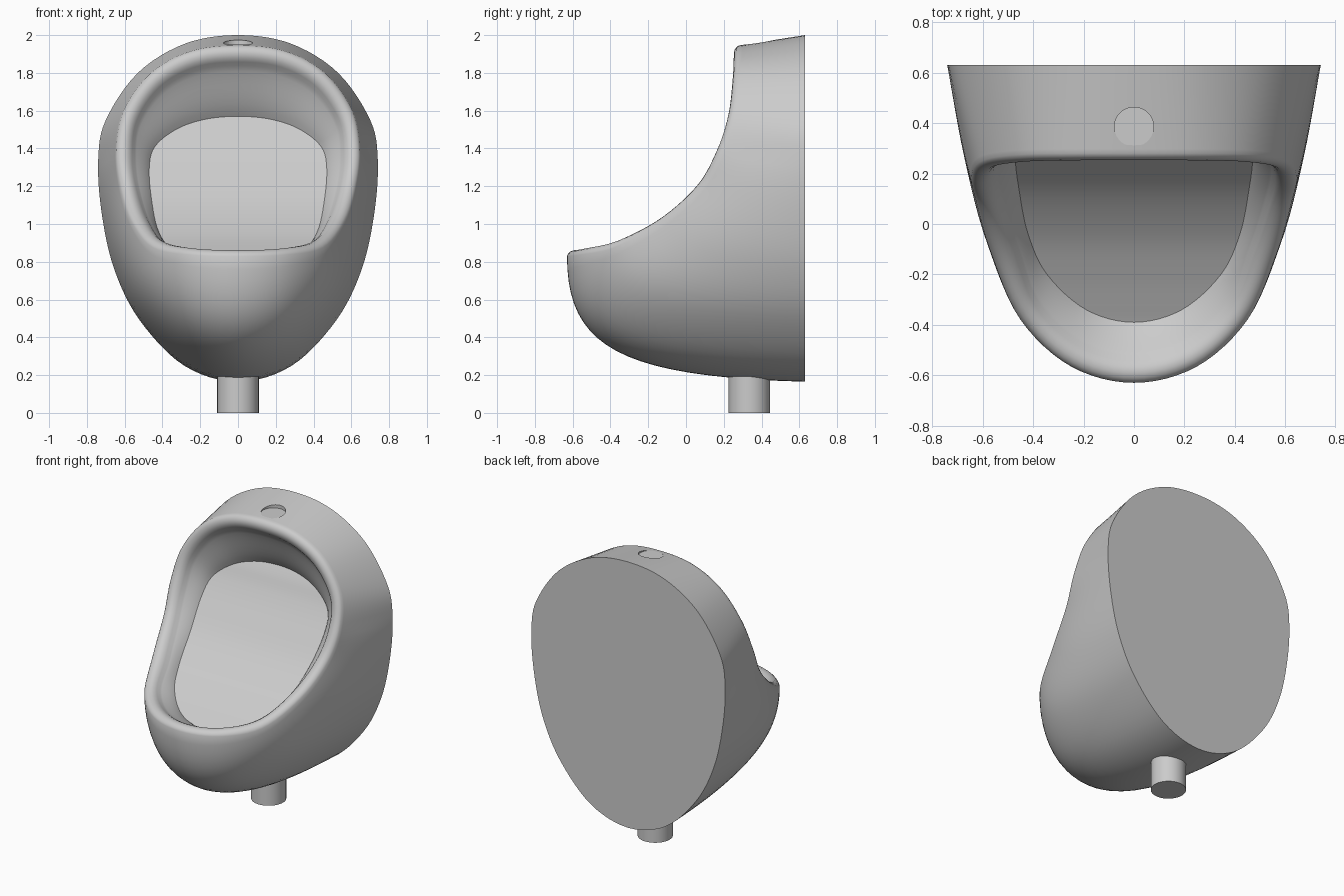
import bpy
import bmesh
from math import pi, sin
from mathutils import Vector

cube = bpy.data.objects.get("Cube")
if cube:
    bpy.data.objects.remove(cube, do_unlink=True)

BACK_Y = 0.63
SUBDIVISIONS = 6      # columns between neighbouring stations
WALL_STEPS = 20       # rings from the wall plate to the rim
BOWL_STEPS = 8        # rings from the rim to the bowl floor

glaze = bpy.data.materials.new("glazed_grey")
glaze.use_nodes = True
glaze.diffuse_color = (0.6, 0.6, 0.6, 1)
glaze.node_tree.nodes["Principled BSDF"].inputs["Base Color"].default_value = (0.6, 0.6, 0.6, 1)

# Half stations from top to bottom: back (x, z), rim (x, y, z), floor edge (x, y, z)
STATIONS = [
    ((0, 2), (0, .28, 1.945), (0, .44, 1.57)),
    ((.28, 1.955), (.25, .28, 1.915), (.17, .43, 1.555)),
    ((.53, 1.8), (.46, .275, 1.8), (.32, .4, 1.505)),
    ((.7, 1.55), (.605, .25, 1.6), (.44, .35, 1.41)),
    ((.74, 1.34), (.645, .185, 1.39), (.47, .27, 1.29)),
    ((.722, 1.06), (.625, .085, 1.2), (.455, .13, 1.11)),
    ((.655, .76), (.565, -.12, 1.015), (.42, -.04, .96)),
    ((.52, .49), (.45, -.38, .875), (.345, -.2, .86)),
    ((.285, .25), (.25, -.565, .837), (.19, -.34, .785)),
    ((0, .165), (0, -.63, .83), (0, -.39, .76)),
]


def finish(obj):
    """Give an object its material and smooth shading."""
    obj.data.materials.clear()
    obj.data.materials.append(glaze)
    bpy.ops.object.select_all(action='DESELECT')
    obj.select_set(True)
    bpy.context.view_layer.objects.active = obj
    bpy.ops.object.shade_smooth_by_angle()


def cylinder(name, radius, y, low, high):
    bpy.ops.mesh.primitive_cylinder_add(
        vertices=48, radius=radius, depth=high - low,
        location=(0, y, (low + high) / 2))
    obj = bpy.context.object
    obj.name = name
    return obj


def smooth_loop(points):
    """Closed curve through the points, several samples per span."""
    count = len(points)
    result = []
    for i in range(count):
        a, b, c, d = (points[(i + k) % count] for k in (-1, 0, 1, 2))
        for s in range(SUBDIVISIONS):
            t = s / SUBDIVISIONS
            result.append(b + (c - a) * (t / 2)
                          + (a * 2 - b * 5 + c * 4 - d) * (t * t / 2)
                          + (b * 3 - a - c * 3 + d) * (t ** 3 / 2))
    return result


def bezier(a, b, c, d, t):
    u = 1 - t
    return a * u ** 3 + b * (3 * u * u * t) + c * (3 * u * t * t) + d * t ** 3


def mixed(a, b, across, depth):
    """Blend x and z by one factor and y by another."""
    return Vector((a.x + (b.x - a.x) * across,
                   a.y + (b.y - a.y) * depth,
                   a.z + (b.z - a.z) * across))


def mirrored(points):
    """Complete a half outline into a closed one."""
    return points + [Vector((-p.x, p.y, p.z)) for p in points[-2:0:-1]]


back = smooth_loop(mirrored([Vector((s[0][0], BACK_Y, s[0][1])) for s in STATIONS]))
rim = smooth_loop(mirrored([Vector(s[1]) for s in STATIONS]))
floor = smooth_loop(mirrored([Vector(s[2]) for s in STATIONS]))
total = len(back)
half = total // 2

# Rounded lip section: distance inward, distance outward along the opening normal
LIP = [(.002, .014), (.011, .029), (.028, .041), (.052, .045), (.078, .04), (.104, .028)]


def column(i):
    """One strip of points from the wall plate, over the lip, to the floor."""
    b, r, f = back[i], rim[i], floor[i]
    lowness = max(0, min(i, total - i) / half * 9 - 4) / 5
    fullness = sin(lowness * pi / 2)
    straight1, straight2 = b.lerp(r, 1 / 3), b.lerp(r, 2 / 3)
    c1 = straight1.lerp(mixed(b, r, .04, .78), fullness)
    c2 = straight2.lerp(mixed(b, r, .28, 1), fullness)
    points = [bezier(b, c1, c2, r, k / WALL_STEPS) for k in range(WALL_STEPS + 1)]

    inward = (f - r).normalized()
    along = rim[(i + 1) % total] - rim[i - 1]
    normal = along.cross(inward).normalized()
    if normal.z - normal.y < 0:
        normal.negate()
    points += [r + inward * u + normal * v for u, v in LIP]

    # rounded bowl side dropping to the floor edge
    start = points[-1]
    span = (f - start).length
    c1 = start + (inward * .3 - normal * .05) * span
    c2 = start.lerp(f, .66) + normal * span * .06
    points += [bezier(start, c1, c2, f, k / BOWL_STEPS) for k in range(1, BOWL_STEPS + 1)]
    return points


# Ceramic body
bm = bmesh.new()
strips = [[bm.verts.new(p) for p in column(i)] for i in range(total)]
for i in range(total):
    left, right = strips[i], strips[(i + 1) % total]
    for k in range(len(left) - 1):
        bm.faces.new((left[k], left[k + 1], right[k + 1], right[k]))

# Wall plate and bowl floor
bm.faces.new([s[0] for s in strips])
edge = [s[-1] for s in strips]
for i in range(half):
    quad = [edge[i], edge[i + 1], edge[(total - i - 1) % total], edge[(total - i) % total]]
    bm.faces.new(list(dict.fromkeys(quad)))
bmesh.ops.recalc_face_normals(bm, faces=bm.faces)
for i in range(total):
    for end in (0, -1):
        crease = bm.edges.get((strips[i][end], strips[(i + 1) % total][end]))
        crease.smooth = False
mesh = bpy.data.meshes.new("basin_body")
bm.to_mesh(mesh)
bm.free()
body = bpy.data.objects.new("basin_body", mesh)
bpy.context.collection.objects.link(body)

# Shallow round water inlet in the top
cutter = cylinder("inlet_cutter", .078, .385, 1.95, 2.1)
cut = body.modifiers.new("inlet", 'BOOLEAN')
cut.operation = 'DIFFERENCE'
cut.solver = 'EXACT'
cut.object = cutter
bpy.context.view_layer.objects.active = body
bpy.ops.object.modifier_apply(modifier=cut.name)
bpy.data.objects.remove(cutter, do_unlink=True)
finish(body)

# Drain pipe
finish(cylinder("drain_pipe", .11, .335, 0, .26))
